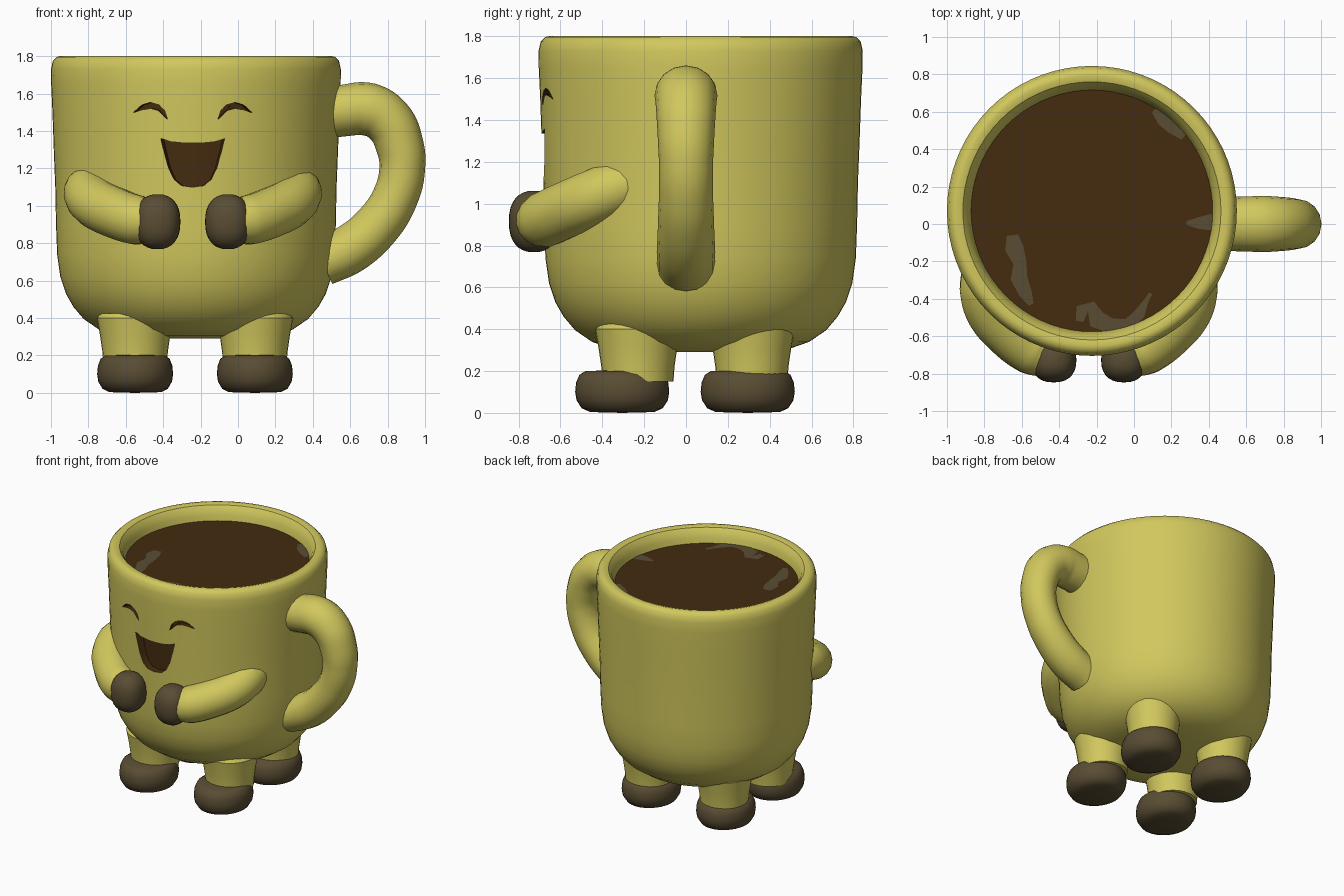
import bpy, bmesh, math
from mathutils import Vector

if "Cube" in bpy.data.objects:
    bpy.data.objects.remove(bpy.data.objects["Cube"])

CX, CY = -0.225, 0.07      # mug axis
FACE_X = -0.242            # mirror line of face and arms
COFFEE_Z = 1.69


def material(name, rgb):
    m = bpy.data.materials.new(name)
    m.use_nodes = True
    m.diffuse_color = (*rgb, 1)
    m.node_tree.nodes["Principled BSDF"].inputs["Base Color"].default_value = (*rgb, 1)
    return m


YELLOW = material("mustard yellow", (0.64, 0.575, 0.11))
BROWN = material("boot brown", (0.1, 0.073, 0.033))
COFFEE = material("dark coffee", (0.058, 0.024, 0.005))
FOAM = material("coffee sheen", (0.1, 0.073, 0.034))


def finish(name, bm, *mats):
    bmesh.ops.recalc_face_normals(bm, faces=bm.faces)
    me = bpy.data.meshes.new(name)
    bm.to_mesh(me)
    bm.free()
    for m in mats:
        me.materials.append(m)
    ob = bpy.data.objects.new(name, me)
    bpy.context.collection.objects.link(ob)
    return ob


def activate(ob):
    bpy.ops.object.select_all(action='DESELECT')
    ob.select_set(True)
    bpy.context.view_layer.objects.active = ob


def smooth(ob, angle=40):
    activate(ob)
    bpy.ops.object.shade_smooth_by_angle(angle=math.radians(angle))


def lathe(profile, steps=48):
    """Closed solid of revolution about z."""
    bm = bmesh.new()
    vs = [bm.verts.new((r, 0, z)) for r, z in profile]
    es = [bm.edges.new(p) for p in zip(vs, vs[1:])]
    bmesh.ops.spin(bm, geom=vs + es, axis=(0, 0, 1), cent=(0, 0, 0),
                   angle=math.tau, steps=steps)
    bmesh.ops.remove_doubles(bm, verts=bm.verts, dist=1e-4)
    return bm


def tube(name, pts, mat, squash=1.0):
    """Round tube through (x, y, z, radius) points."""
    cu = bpy.data.curves.new(name, 'CURVE')
    cu.dimensions = '3D'
    cu.bevel_depth, cu.bevel_resolution = 1, 6
    cu.resolution_u, cu.use_fill_caps = 8, True
    sp = cu.splines.new('BEZIER')
    sp.bezier_points.add(len(pts) - 1)
    for bp, (x, y, z, r) in zip(sp.bezier_points, pts):
        bp.co, bp.radius = (x, y, z), r
        bp.handle_left_type = bp.handle_right_type = 'AUTO'
    cu.materials.append(mat)
    ob = bpy.data.objects.new(name, cu)
    bpy.context.collection.objects.link(ob)
    ob.scale.y = squash
    activate(ob)
    bpy.ops.object.convert(target='MESH')
    smooth(ob, 50)


# Mug body with the coffee surface closing the inside
bm = lathe([(0, 0.29), (0.3, 0.29), (0.42, 0.305), (0.52, 0.34), (0.6, 0.395),
            (0.655, 0.46), (0.695, 0.53), (0.725, 0.62), (0.742, 0.74),
            (0.748, 0.9), (0.752, 1.1), (0.76, 1.3), (0.767, 1.5), (0.774, 1.65),
            (0.775, 1.73), (0.765, 1.775), (0.745, 1.796), (0.72, 1.802),
            (0.69, 1.793), (0.668, 1.765), (0.655, 1.73), (0.646, COFFEE_Z),
            (0, COFFEE_Z)], 72)
for f in bm.faces:
    f.material_index = int(all(abs(v.co.z - COFFEE_Z) < 1e-3 for v in f.verts))
bmesh.ops.translate(bm, verts=bm.verts, vec=(CX, CY, 0))
body = finish("mug_body", bm, YELLOW, COFFEE)

# Face recesses: outlines wrapped round the mug axis, then cut out
mouth_half = [(0, 1.335), (0.06, 1.337), (0.12, 1.343), (0.172, 1.36),
              (0.155, 1.29), (0.13, 1.2), (0.1, 1.14), (0.06, 1.108), (0, 1.1)]
mouth = mouth_half + [(-x, z) for x, z in mouth_half[-2:0:-1]]
eye = [(0.133, 1.46), (0.15, 1.51), (0.18, 1.54), (0.225, 1.553), (0.27, 1.54),
       (0.318, 1.498), (0.27, 1.514), (0.225, 1.521), (0.185, 1.51), (0.155, 1.48)]


def add_cutter(bm, outline, inner):
    rings = []
    for r in (inner, 0.88):
        ring = []
        for x, z in outline:
            a = math.asin((FACE_X + x - CX) / 0.765)
            ring.append(bm.verts.new((CX + r * math.sin(a), CY - r * math.cos(a), z)))
        rings.append(ring)
    n = len(outline)
    caps = [bm.faces.new(ring) for ring in rings]
    for i in range(n):
        j = (i + 1) % n
        bm.faces.new((rings[0][i], rings[0][j], rings[1][j], rings[1][i]))
    bmesh.ops.triangulate(bm, faces=caps)


bm = bmesh.new()
add_cutter(bm, mouth, 0.7)
add_cutter(bm, eye, 0.735)
add_cutter(bm, [(-x, z) for x, z in eye], 0.735)
cutter = finish("face_cutter", bm, COFFEE)
cutter.hide_render = True
mod = body.modifiers.new("face", 'BOOLEAN')
mod.operation, mod.solver, mod.object = 'DIFFERENCE', 'EXACT', cutter
mod.material_mode = 'TRANSFER'
activate(body)
bpy.ops.object.modifier_apply(modifier="face")
bpy.data.objects.remove(cutter)
smooth(body, 35)

# Handle
tube("handle", [(0.45, 0, 1.49, 0.135), (0.57, 0, 1.51, 0.138), (0.7, 0, 1.515, 0.142),
                (0.805, 0, 1.45, 0.135), (0.863, 0, 1.33, 0.128), (0.878, 0, 1.2, 0.122),
                (0.838, 0, 1.04, 0.122), (0.74, 0, 0.89, 0.127), (0.6, 0, 0.77, 0.132),
                (0.45, 0, 0.7, 0.13)], YELLOW, 1.06)

# Arms and mitten hands
arm = [(0.52, -0.2, 1.11, 0.075), (0.555, -0.25, 1.095, 0.115), (0.56, -0.34, 1.07, 0.132),
       (0.525, -0.46, 1.02, 0.136), (0.42, -0.585, 0.965, 0.136),
       (0.3, -0.675, 0.925, 0.134), (0.2, -0.715, 0.915, 0.11)]
for side, s in (("left", 1), ("right", -1)):
    tube(side + "_arm", [(FACE_X + s * x, y, z, r) for x, y, z, r in arm], YELLOW)
    bm = bmesh.new()
    bmesh.ops.create_uvsphere(bm, u_segments=28, v_segments=16, radius=1)
    for v in bm.verts:                      # slightly boxy ellipsoid
        c = Vector([math.copysign(abs(k) ** 0.85, k) for k in v.co])
        v.co = (FACE_X + s * 0.188 + 0.122 * c.x, -0.727 + 0.12 * c.y, 0.915 + 0.147 * c.z)
    smooth(finish(side + "_hand", bm, BROWN), 60)

# Four legs with rounded boots
boot = [(0, 0), (0.68, 0.004), (0.86, 0.022), (0.97, 0.06), (1, 0.1),
        (0.98, 0.145), (0.91, 0.182), (0.78, 0.2), (0, 0.205)]
leg = [(0, 0.15), (0.17, 0.15), (0.175, 0.22), (0.188, 0.31), (0.205, 0.4),
       (0.19, 0.425), (0, 0.43)]
for side, x in (("left", 0.09), ("right", -0.55)):
    for end, foot_y, leg_y in (("front", -0.305, -0.23), ("back", 0.295, 0.315)):
        bm = lathe(boot, 36)
        for v in bm.verts:
            v.co = (x + v.co.x * 0.203, foot_y + v.co.y * 0.225, v.co.z)
        smooth(finish(f"{end}_{side}_boot", bm, BROWN), 60)
        bm = lathe(leg, 32)
        bmesh.ops.translate(bm, verts=bm.verts, vec=(x, leg_y, 0))
        smooth(finish(f"{end}_{side}_leg", bm, YELLOW))

# Thin sheen patches lying on the coffee: (x, y, half width)
patches = {
    "left_sheen": [(0.27, 0.575, 0.0), (0.25, 0.53, 0.02), (0.4, 0.36, 0.03)],
    "side_sheen": [(0.28, 0.005, 0.01), (0.34, 0.005, 0.03), (0.42, 0.01, 0.045)],
    "right_sheen": [(-0.65, -0.06, 0.03), (-0.64, -0.13, 0.05), (-0.61, -0.21, 0.035),
                    (-0.615, -0.29, 0.045), (-0.58, -0.37, 0.035), (-0.55, -0.43, 0.015)],
    "front_sheen": [(-0.29, -0.52, 0.02), (-0.28, -0.46, 0.035), (-0.23, -0.44, 0.03),
                    (-0.2, -0.51, 0.05), (-0.12, -0.545, 0.04), (-0.03, -0.54, 0.035),
                    (0.03, -0.48, 0.03), (0.06, -0.42, 0.015), (0.09, -0.37, 0.01)],
}
patches["left_sheen"] = [(0.11, 0.61, 0.02), (0.16, 0.56, 0.04), (0.21, 0.52, 0.04),
                         (0.27, 0.47, 0.025)]
for name, pts in patches.items():
    bm = bmesh.new()
    rows = []
    for i, (x, y, w) in enumerate(pts):
        a, b = pts[max(i - 1, 0)], pts[min(i + 1, len(pts) - 1)]
        d = Vector((b[0] - a[0], b[1] - a[1])).normalized()
        rows.append([bm.verts.new((x - k * d.y * w, y + k * d.x * w, COFFEE_Z + 0.003))
                     for k in (1, -1)])
    for (p, q), (r, t) in zip(rows, rows[1:]):
        bm.faces.new((p, q, t, r))
    ob = finish(name, bm, FOAM)
    if ob.data.polygons[0].normal.z < 0:
        ob.data.flip_normals()
